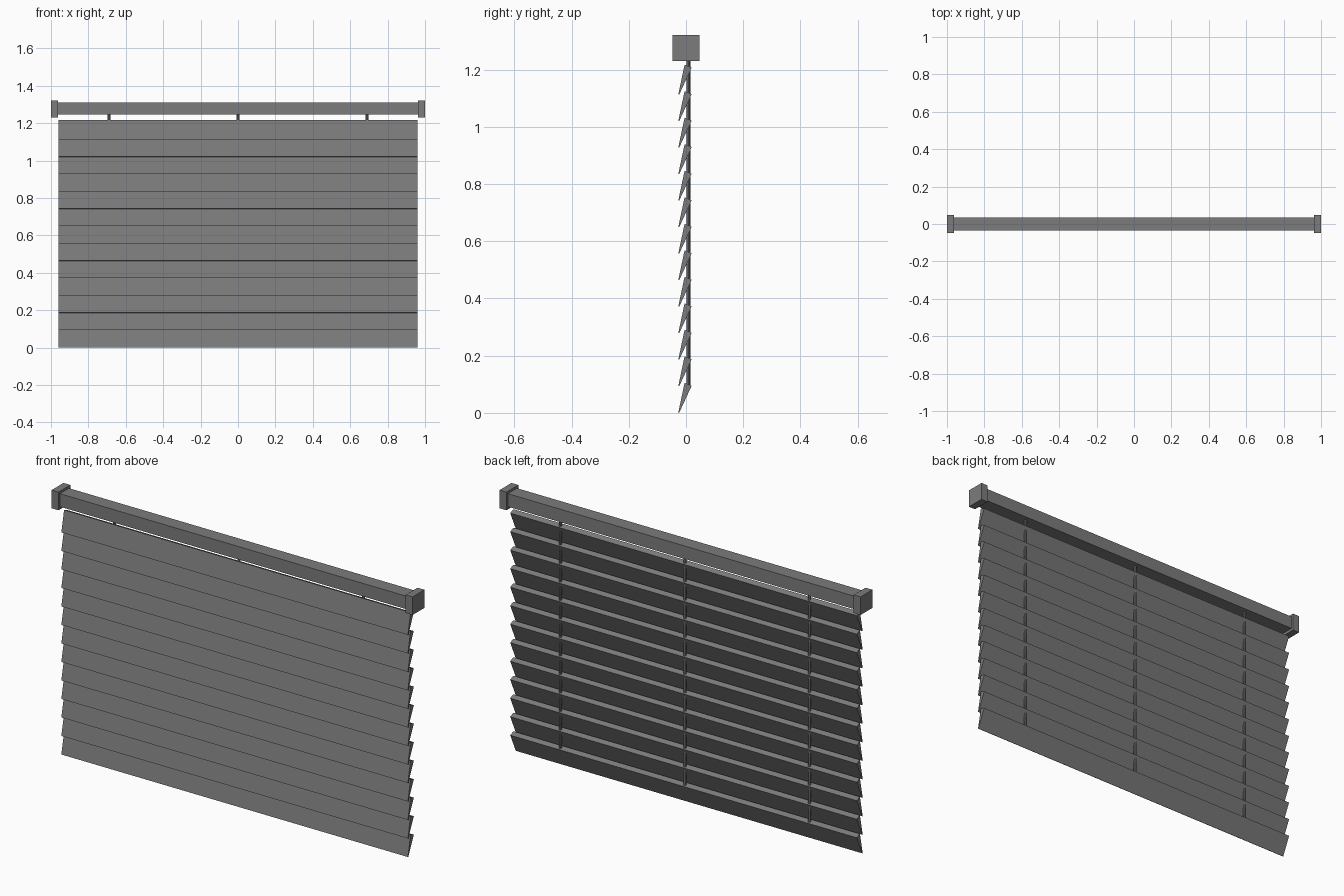
import bpy
import bmesh

cube = bpy.data.objects.get("Cube")
if cube:
    bpy.data.objects.remove(cube, do_unlink=True)

# One grey for the whole blind
grey = bpy.data.materials.new("matte grey")
grey.use_nodes = True
colour = (0.2, 0.2, 0.2, 1)
grey.diffuse_color = colour
grey.node_tree.nodes["Principled BSDF"].inputs["Base Color"].default_value = colour


def extrude_profile(name, profile, x0, x1):
    """Closed prism along x from a (y, z) outline."""
    bm = bmesh.new()
    face = bm.faces.new([bm.verts.new((x0, y, z)) for y, z in profile])
    result = bmesh.ops.extrude_face_region(bm, geom=[face])
    moved = [v for v in result["geom"] if isinstance(v, bmesh.types.BMVert)]
    bmesh.ops.translate(bm, verts=moved, vec=(x1 - x0, 0, 0))
    bmesh.ops.recalc_face_normals(bm, faces=bm.faces)
    mesh = bpy.data.meshes.new(name)
    bm.to_mesh(mesh)
    bm.free()
    mesh.materials.append(grey)
    obj = bpy.data.objects.new(name, mesh)
    bpy.context.collection.objects.link(obj)
    return obj


def rectangle(half_depth, bottom, top):
    return [(-half_depth, bottom), (half_depth, bottom),
            (half_depth, top), (-half_depth, top)]


# Head rail with an end cap on each side
extrude_profile("head_rail", rectangle(0.036, 1.245, 1.31), -0.965, 0.965)
extrude_profile("left_end_cap", rectangle(0.047, 1.231, 1.322), 0.962, 1.0)
extrude_profile("right_end_cap", rectangle(0.047, 1.231, 1.322), -1.0, -0.962)

# Tilted, wedge-shaped slats
SLATS = 13
PITCH = 0.0927
wedge = [(-0.027, 0.001), (-0.024, 0), (0.02, 0.095), (-0.005, 0.105)]
for i in range(SLATS):
    outline = [(y, z + i * PITCH) for y, z in wedge]
    extrude_profile(f"slat_{i + 1}", outline, -0.96, 0.96)

# Lift cords behind the slats
for name, x in (("right_cord", -0.69), ("middle_cord", 0), ("left_cord", 0.69)):
    bpy.ops.mesh.primitive_cylinder_add(vertices=8, radius=0.007, depth=1.16,
                                        location=(x, 0.008, 0.67))
    cord = bpy.context.object
    cord.name = name
    cord.data.materials.append(grey)
